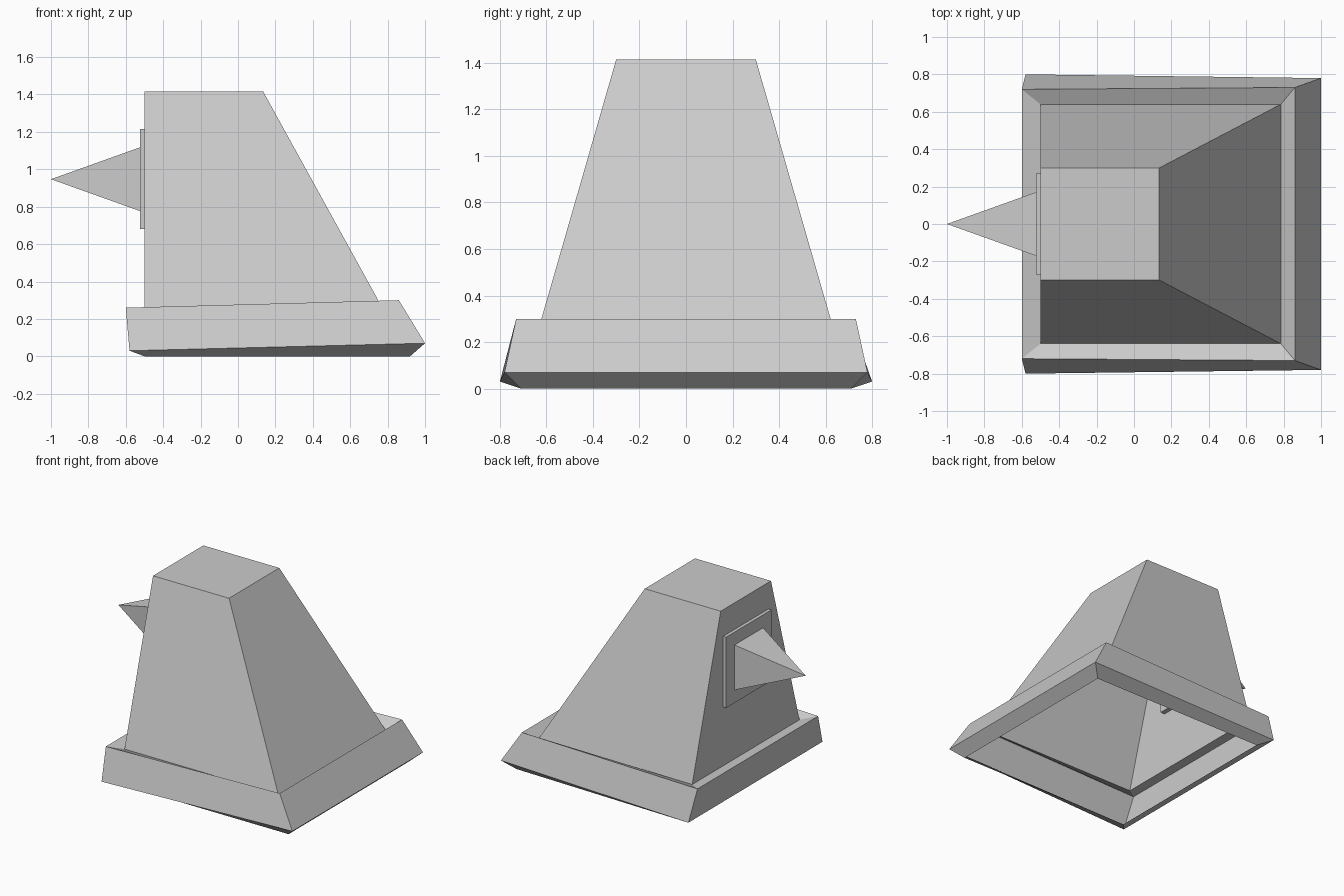
import bpy
import bmesh

cube = bpy.data.objects.get("Cube")
if cube:
    bpy.data.objects.remove(cube, do_unlink=True)

grey = bpy.data.materials.new("light_grey")
grey.use_nodes = True
colour = (0.6, 0.6, 0.6, 1)
grey.diffuse_color = colour
grey.node_tree.nodes["Principled BSDF"].inputs["Base Color"].default_value = colour


def loop(bm, left, right):
    """Four-cornered ring; each side is given as (x, half width, z)."""
    (xl, yl, zl), (xr, yr, zr) = left, right
    corners = [(xl, -yl, zl), (xr, -yr, zr), (xr, yr, zr), (xl, yl, zl)]
    return [bm.verts.new(c) for c in corners]


def skin(bm, lower, upper):
    """Wall of four faces between two rings."""
    for i in range(4):
        j = (i + 1) % 4
        bm.faces.new((lower[i], lower[j], upper[j], upper[i]))


def finish(bm, name):
    mesh = bpy.data.meshes.new(name)
    bm.to_mesh(mesh)
    bm.free()
    mesh.materials.append(grey)
    obj = bpy.data.objects.new(name, mesh)
    bpy.context.collection.objects.link(obj)
    return obj


SEAM = ((-0.5, 0.64, 0.236), (0.785, 0.64, 0.236))

# Flared rim, an open shell folded in at the foot and at the body
bm = bmesh.new()
rings = [loop(bm, *sides) for sides in (
    ((-0.5, 0.71, 0), (0.92, 0.71, 0)),
    ((-0.58, 0.80, 0.03), (1.0, 0.78, 0.07)),
    ((-0.6, 0.72, 0.26), (0.86, 0.73, 0.30)),
    SEAM)]
for lower, upper in zip(rings, rings[1:]):
    skin(bm, lower, upper)
finish(bm, "base_rim")

# Tapered body with a flat cap, open underneath
bm = bmesh.new()
foot = loop(bm, *SEAM)
top = loop(bm, (-0.5, 0.3, 1.415), (0.135, 0.3, 1.415))
skin(bm, foot, top)
bm.faces.new(top)
finish(bm, "tapered_body")

# Square plate set through the upright wall
bm = bmesh.new()
bmesh.ops.create_cube(bm, size=1)
bmesh.ops.scale(bm, vec=(0.06, 0.54, 0.535), verts=bm.verts)
plate = finish(bm, "spike_plate")
plate.location = (-0.495, 0, 0.947)

# Four-sided spike
bm = bmesh.new()
tip = bm.verts.new((-1, 0, 0.947))
base = [bm.verts.new((-0.525, 0.17 * y, 0.947 + 0.17 * z))
        for y, z in ((-1, -1), (-1, 1), (1, 1), (1, -1))]
bm.faces.new(base)
for i in range(4):
    bm.faces.new((base[i], tip, base[(i + 1) % 4]))
bmesh.ops.recalc_face_normals(bm, faces=bm.faces)
finish(bm, "spike")
